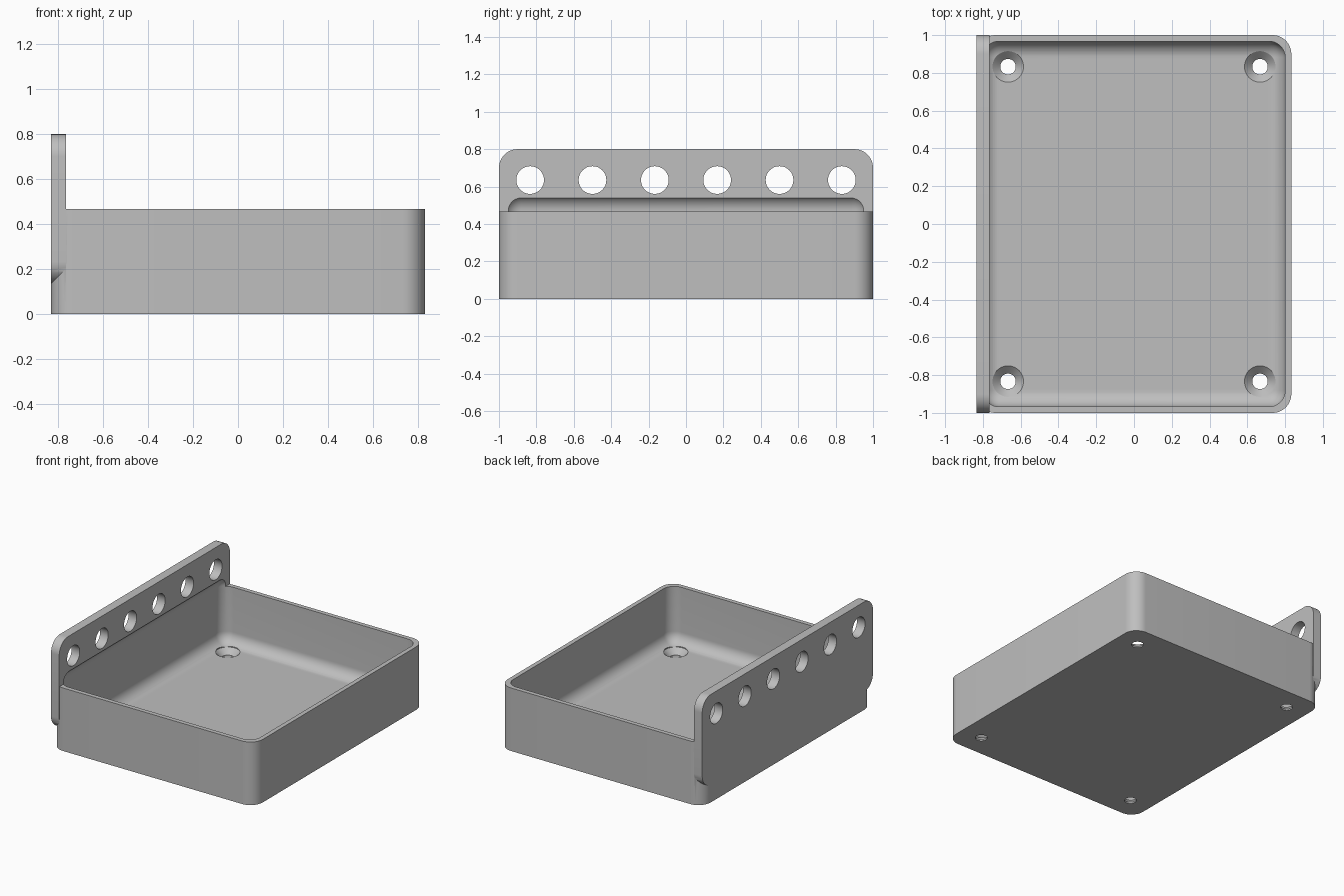
import bpy, bmesh, math
from mathutils import Matrix, Vector

cube = bpy.data.objects.get("Cube")
if cube:
    bpy.data.objects.remove(cube, do_unlink=True)

GREY = (0.52, 0.52, 0.52, 1)
grey = bpy.data.materials.new("plain grey")
grey.use_nodes = True
grey.diffuse_color = GREY
grey.node_tree.nodes["Principled BSDF"].inputs["Base Color"].default_value = GREY


def finish(bm, name):
    bmesh.ops.recalc_face_normals(bm, faces=bm.faces)
    mesh = bpy.data.meshes.new(name)
    bm.to_mesh(mesh)
    bm.free()
    mesh.materials.append(grey)
    obj = bpy.data.objects.new(name, mesh)
    bpy.context.collection.objects.link(obj)
    return obj


def rounded_box(name, low, high, radius, axis=None):
    """Box with the edges along one axis rounded, or all edges if axis is None."""
    low, high = Vector(low), Vector(high)
    bm = bmesh.new()
    bmesh.ops.create_cube(bm, size=1)
    for v in bm.verts:
        v.co = (low + high) / 2 + v.co * (high - low)
    edges = [e for e in bm.edges if axis is None
             or abs((e.verts[0].co - e.verts[1].co).normalized()[axis]) > 0.9]
    bmesh.ops.bevel(bm, geom=edges, offset=radius, segments=12,
                    profile=0.5, affect='EDGES')
    return finish(bm, name)


def add_lathe(bm, profile, matrix, sides=48):
    """Closed turned solid from (radius, height) pairs."""
    rings = []
    for r, h in profile:
        rings.append([bm.verts.new(matrix @ Vector((
            r * math.cos(math.tau * i / sides),
            r * math.sin(math.tau * i / sides), h))) for i in range(sides)])
    for a, b in zip(rings, rings[1:]):
        for i in range(sides):
            j = (i + 1) % sides
            bm.faces.new((a[i], a[j], b[j], b[i]))
    bm.faces.new(rings[0])
    bm.faces.new(rings[-1])


def boolean(target, other, operation):
    mod = target.modifiers.new(operation, 'BOOLEAN')
    mod.operation = operation
    mod.solver = 'EXACT'
    mod.object = other
    bpy.context.view_layer.objects.active = target
    bpy.ops.object.modifier_apply(modifier=mod.name)
    bpy.data.objects.remove(other, do_unlink=True)


X, Y, RIM, TOP = 0.833, 1.0, 0.467, 0.8
WALL, FLOOR, PLATE = 0.033, 0.05, 0.067

# Tray body joined to the upright mounting plate
tray = rounded_box("tray_with_mounting_plate", (-X, -Y, 0), (X, Y, RIM), 0.1, axis=2)
plate = rounded_box("plate", (-X, -Y, 0.133), (-X + PLATE, Y, TOP), 0.1, axis=0)
boolean(tray, plate, 'UNION')

# Filleted cavity, its rounded top biting a little into the plate
cavity = rounded_box("cavity_cutter", (WALL - X, WALL - Y, FLOOR),
                     (X - WALL, Y - WALL, 0.556), 0.085)
boolean(tray, cavity, 'DIFFERENCE')

# Countersunk floor holes and the row of plate holes
bm = bmesh.new()
for x in (-0.667, 0.667):
    for y in (-0.833, 0.833):
        add_lathe(bm, [(0.041, -0.1), (0.041, 0.01), (0.082, FLOOR), (0.082, 0.15)],
                  Matrix.Translation((x, y, 0)))
for i in range(6):
    place = Matrix.Translation((-X, (i - 2.5) / 3, 0.635)) @ Matrix.Rotation(math.pi / 2, 4, 'Y')
    add_lathe(bm, [(0.074, -0.1), (0.074, 0.15)], place)
boolean(tray, finish(bm, "hole_cutter"), 'DIFFERENCE')

# Smooth rounded corners, crisp edges
bpy.ops.object.select_all(action='DESELECT')
tray.select_set(True)
bpy.context.view_layer.objects.active = tray
bpy.ops.object.shade_smooth_by_angle(angle=math.radians(30))
